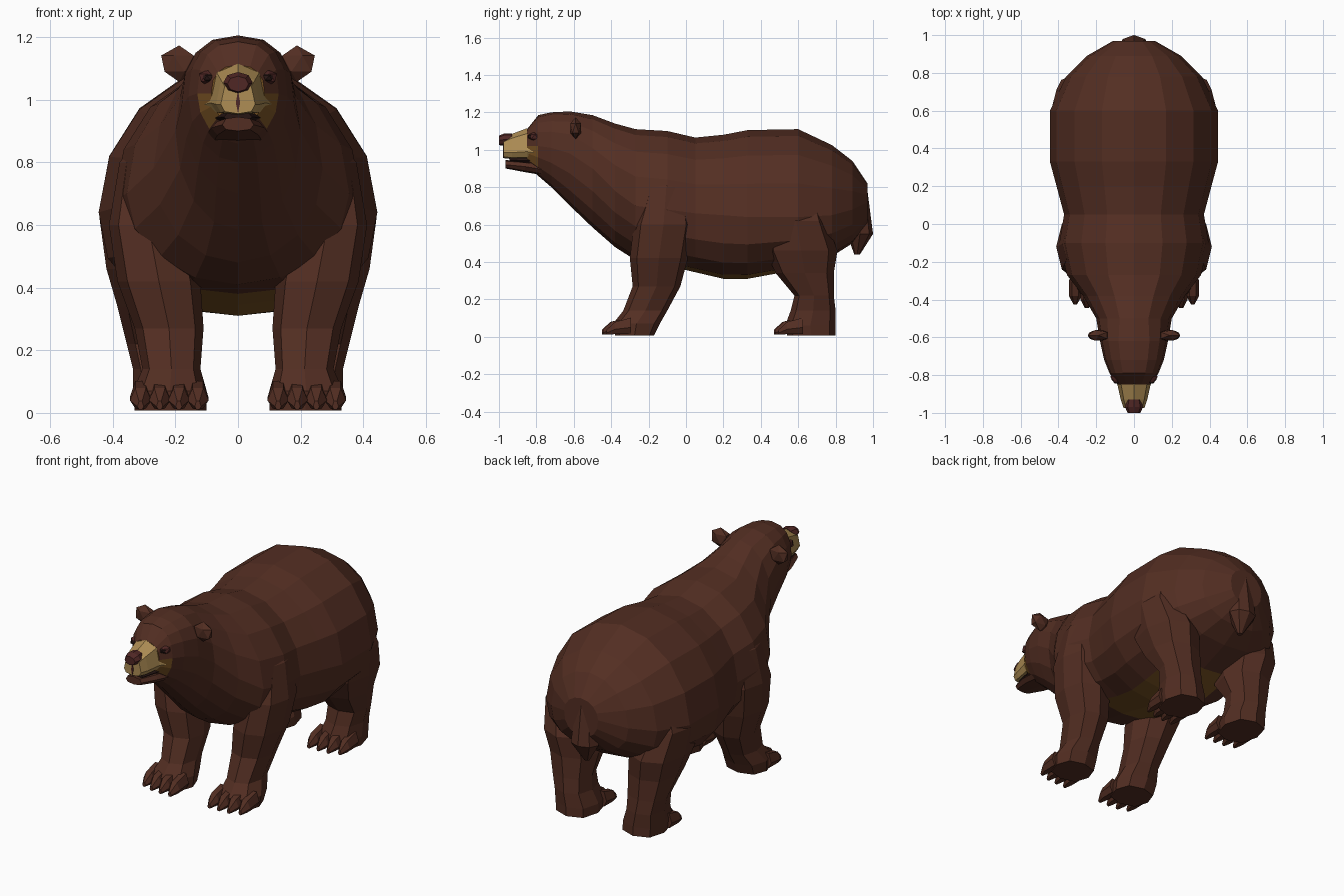
import bpy, bmesh, math
from mathutils import Matrix

# Colours
def mat(name, r, g, b):
    m = bpy.data.materials.new(name)
    m.diffuse_color = (r, g, b, 1)
    return m

FUR = mat("brown fur", 0.086, 0.027, 0.016)
TAN = mat("tan muzzle", 0.43, 0.27, 0.09)
OCHRE = mat("ochre belly", 0.20, 0.09, 0.018)
MAROON = mat("maroon nose", 0.08, 0.02, 0.018)
DARK = mat("dark mouth", 0.02, 0.008, 0.007)

def spow(v, p):
    return math.copysign(abs(v) ** p, v) if abs(v) > 1e-6 else 0.0

def finish(bm, name, mats, mirror=False):
    bmesh.ops.recalc_face_normals(bm, faces=bm.faces)
    me = bpy.data.meshes.new(name)
    bm.to_mesh(me)
    bm.free()
    ob = bpy.data.objects.new(name, me)
    bpy.context.collection.objects.link(ob)
    for m in mats:
        me.materials.append(m)
    if mirror:
        ob.modifiers.new("mirror", 'MIRROR').use_mirror_merge = False
    return ob

def skin(bm, rings):
    """Bridge closed rings of points and cap both ends."""
    vs = [[bm.verts.new(p) for p in r] for r in rings]
    n = len(vs[0])
    for a, b in zip(vs, vs[1:]):
        for i in range(n):
            j = (i + 1) % n
            bm.faces.new((a[i], a[j], b[j], b[i]))
    bm.faces.new(vs[0])
    bm.faces.new(vs[-1])

def loft_y(bm, rows, n, power=lambda y, upper: 1.0, cx=0.0):
    """Rows: y, half width, bottom z, widest z, top z."""
    rings = []
    for y, w, zb, zm, zt in rows:
        ring = []
        for i in range(n):
            t = 2 * math.pi * i / n
            p = power(y, math.sin(t) > 0)
            c, s = spow(math.cos(t), p), spow(math.sin(t), p)
            ring.append((cx + w * c, y, zm + s * ((zt - zm) if s > 0 else (zm - zb))))
        rings.append(ring)
    skin(bm, rings)

def loft_z(bm, rows, n, p=0.8):
    """Rows: z, x range, y range."""
    rings = []
    for z, x0, x1, y0, y1 in rows:
        ring = []
        for i in range(n):
            t = 2 * math.pi * i / n
            ring.append(((x0 + x1) / 2 + (x1 - x0) / 2 * spow(math.cos(t), p),
                         (y0 + y1) / 2 + (y1 - y0) / 2 * spow(math.sin(t), p), z))
        rings.append(ring)
    skin(bm, rings)

def blob(name, loc, scale, m, mirror=True):
    bm = bmesh.new()
    bmesh.ops.create_icosphere(bm, subdivisions=1, radius=1,
                               matrix=Matrix.Translation(loc) @ Matrix.Diagonal((*scale, 1)))
    return finish(bm, name, [m], mirror)

def boxy(y, upper):
    return 0.75

# Squarer crown on the head, flatter belly underneath
def body_power(y, upper):
    if upper:
        return 0.82 if y < -0.55 else 1.0
    return 0.85 if y > -0.2 else 1.0

# Body, neck and head in one skin
bm = bmesh.new()
loft_y(bm, [
    (0.97, 0.11, 0.60, 0.72, 0.82),
    (0.89, 0.25, 0.50, 0.68, 0.94),
    (0.78, 0.36, 0.43, 0.65, 1.025),
    (0.60, 0.445, 0.36, 0.64, 1.11),
    (0.33, 0.445, 0.31, 0.64, 1.105),
    (0.20, 0.41, 0.31, 0.65, 1.08),
    (0.05, 0.37, 0.345, 0.66, 1.065),
    (-0.10, 0.395, 0.38, 0.68, 1.10),
    (-0.27, 0.355, 0.41, 0.70, 1.11),
    (-0.38, 0.27, 0.48, 0.78, 1.14),
    (-0.50, 0.20, 0.585, 0.90, 1.185),
    (-0.62, 0.18, 0.70, 0.98, 1.205),
    (-0.72, 0.158, 0.80, 1.01, 1.20),
    (-0.79, 0.13, 0.86, 1.02, 1.185),
    (-0.85, 0.085, 0.92, 1.02, 1.11)], 16, body_power)
bmesh.ops.recalc_face_normals(bm, faces=bm.faces)
for f in bm.faces:
    c = f.calc_center_median()
    belly = f.normal.z < -0.8 and abs(c.x) < 0.15 and -0.15 < c.y < 0.65
    cheek = c.y < -0.8 and 0.94 < c.z < 1.03
    f.material_index = int(belly or cheek)
finish(bm, "body", [FUR, OCHRE])

# Muzzle, jaw, mouth and nose
bm = bmesh.new()
loft_y(bm, [(-0.78, 0.125, 0.94, 0.98, 1.04), (-0.85, 0.088, 0.95, 0.99, 1.115),
            (-0.93, 0.07, 0.95, 0.985, 1.085), (-0.975, 0.055, 0.955, 0.985, 1.06)], 8, boxy)
finish(bm, "muzzle", [TAN])
bm = bmesh.new()
loft_y(bm, [(-0.74, 0.10, 0.86, 0.89, 0.93), (-0.86, 0.085, 0.88, 0.91, 0.937),
            (-0.965, 0.05, 0.90, 0.92, 0.945)], 8, boxy)
finish(bm, "lower_jaw", [FUR])
bm = bmesh.new()
loft_y(bm, [(-0.76, 0.09, 0.925, 0.94, 0.96), (-0.945, 0.045, 0.93, 0.945, 0.96)], 8, boxy)
finish(bm, "mouth", [DARK])
bm = bmesh.new()
loft_y(bm, [(-0.93, 0.038, 1.03, 1.055, 1.088), (-0.97, 0.047, 1.02, 1.055, 1.088),
            (-1.0, 0.034, 1.025, 1.05, 1.075)], 8)
finish(bm, "nose", [MAROON])
bm = bmesh.new()
loft_y(bm, [(-0.972, 0.007, 0.957, 0.99, 1.03), (-0.979, 0.007, 0.957, 0.99, 1.03)], 4)
finish(bm, "lip_groove", [MAROON])

# Eyes and sockets
blob("eye_socket", (0.092, -0.808, 1.07), (0.036, 0.035, 0.028), MAROON)
blob("eye", (0.094, -0.828, 1.07), (0.02, 0.02, 0.016), DARK)

# Ears
blob("ear", (0.188, -0.59, 1.115), (0.064, 0.033, 0.058), FUR)

# Legs with clawed paws
def leg(name, rows, tip):
    bm = bmesh.new()
    loft_z(bm, rows, 8)
    for k in range(4):
        x = 0.128 + 0.061 * k
        y = tip + (0.0, 0.0, 0.005, 0.025)[k]
        loft_y(bm, [(y + 0.13, 0.034, 0.01, 0.05, 0.11), (y + 0.045, 0.034, 0.01, 0.04, 0.085),
                    (y, 0.01, 0.01, 0.02, 0.04)], 6, cx=x)
    finish(bm, name, [FUR], True)

leg("front_leg", [
    (0.008, 0.10, 0.33, -0.38, -0.17),
    (0.07, 0.10, 0.335, -0.39, -0.14),
    (0.14, 0.12, 0.305, -0.335, -0.10),
    (0.27, 0.11, 0.33, -0.285, -0.03),
    (0.42, 0.12, 0.385, -0.30, 0.01),
    (0.60, 0.16, 0.412, -0.28, 0.04),
    (0.80, 0.19, 0.378, -0.21, 0.0),
    (0.95, 0.16, 0.26, -0.16, -0.06)], -0.45)
leg("hind_leg", [
    (0.008, 0.10, 0.33, 0.54, 0.80),
    (0.06, 0.10, 0.335, 0.53, 0.80),
    (0.14, 0.13, 0.335, 0.56, 0.80),
    (0.22, 0.13, 0.355, 0.58, 0.79),
    (0.34, 0.12, 0.385, 0.48, 0.79),
    (0.46, 0.13, 0.42, 0.42, 0.81),
    (0.62, 0.18, 0.442, 0.43, 0.75),
    (0.85, 0.20, 0.34, 0.48, 0.68)], 0.47)

# Tail
bm = bmesh.new()
loft_z(bm, [(0.82, -0.05, 0.05, 0.88, 0.965), (0.55, -0.085, 0.085, 0.86, 1.0),
            (0.44, -0.015, 0.015, 0.90, 0.93)], 8, 1.0)
finish(bm, "tail", [FUR])
